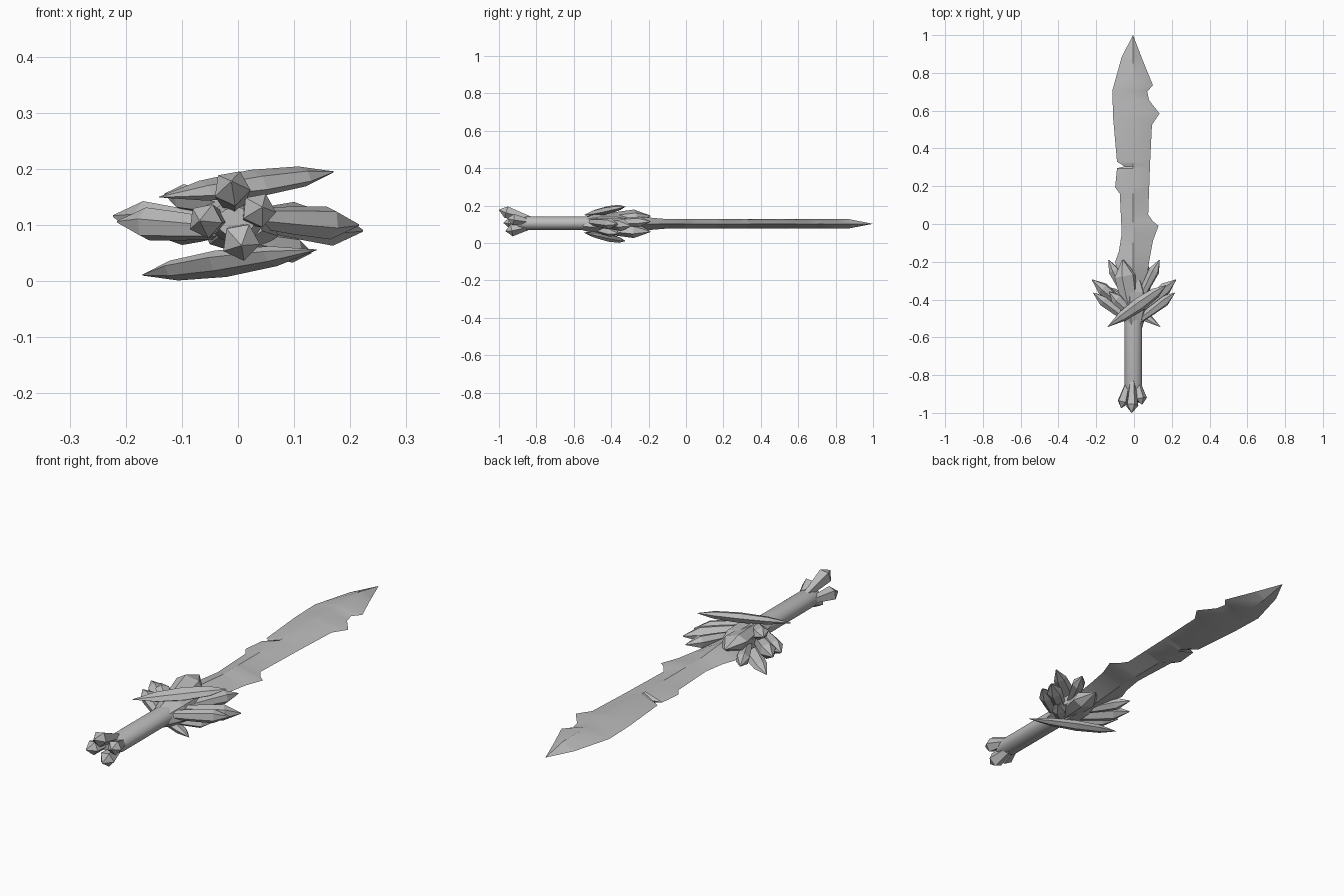
import bpy, bmesh, math
from mathutils import Vector, Matrix

old = bpy.data.objects.get("Cube")
if old:
    bpy.data.objects.remove(old, do_unlink=True)

GREY = (0.5, 0.5, 0.5, 1)
mat = bpy.data.materials.new("stone_grey")
mat.use_nodes = True
mat.diffuse_color = GREY
mat.node_tree.nodes["Principled BSDF"].inputs["Base Color"].default_value = GREY
MID = 0.103  # height of the long axis


def finish(name, bm, smooth=None):
    bmesh.ops.remove_doubles(bm, verts=bm.verts, dist=0.0005)
    bmesh.ops.recalc_face_normals(bm, faces=bm.faces)
    mesh = bpy.data.meshes.new(name)
    bm.to_mesh(mesh)
    bm.free()
    mesh.materials.append(mat)
    ob = bpy.data.objects.new(name, mesh)
    bpy.context.collection.objects.link(ob)
    if smooth:
        bpy.ops.object.select_all(action="DESELECT")
        ob.select_set(True)
        bpy.context.view_layer.objects.active = ob
        bpy.ops.object.shade_smooth_by_angle(angle=math.radians(smooth))
    return ob


def skin(bm, rings):
    """Bridge equal closed rings of points and cap both ends."""
    loops = [[bm.verts.new(p) for p in ring] for ring in rings]
    n = len(loops[0])
    for a, b in zip(loops, loops[1:]):
        for i in range(n):
            j = (i + 1) % n
            bm.faces.new((a[i], a[j], b[j], b[i]))
    bm.faces.new(loops[0])
    bm.faces.new(loops[-1])


def crystal(name, start, tip, w, h, profile, sides=6, roll=0.3, twin=False):
    """Faceted shard; profile is (fraction along, fraction of width)."""
    a, b = Vector(start), Vector(tip)
    d = (b - a).normalized()
    side = d.cross(Vector((0, 0, 1))).normalized()
    up = side.cross(d)
    spin = Matrix.Rotation(roll, 3, d)
    side, up = spin @ side, spin @ up
    angles = [math.tau * i / sides for i in range(sides)]
    rings = [[a.lerp(b, t) + side * w * s * math.cos(q) + up * h * s * math.sin(q)
              for q in angles] for t, s in profile]
    if twin:  # half turn about the long axis
        rings = [[Vector((-p.x, p.y, 2 * MID - p.z)) for p in r] for r in rings]
    bm = bmesh.new()
    skin(bm, rings)
    return finish(name, bm)


def sample(points, y):
    """Linear lookup in a list of (y, value) sorted by y."""
    if y <= points[0][0]:
        return points[0][1]
    for (y0, v0), (y1, v1) in zip(points, points[1:]):
        if y <= y1:
            return v0 + (v1 - v0) * (y - y0) / (y1 - y0)
    return points[-1][1]


# Blade: notched outlines, diamond section
right_edge = [(-0.42, 0.05), (-0.2, 0.08), (-0.09, 0.1), (-0.01, 0.13), (0.015, 0.1),
              (0.05, 0.075), (0.32, 0.085), (0.525, 0.095), (0.585, 0.135),
              (0.655, 0.08), (0.7, 0.07), (0.735, 0.1), (0.87, 0.045), (1, -0.005)]
left_edge = [(-0.42, -0.05), (-0.2, -0.1), (-0.145, -0.08), (-0.05, -0.065),
             (0.16, -0.075), (0.195, -0.1), (0.295, -0.09), (0.305, -0.05),
             (0.33, -0.09), (0.555, -0.11), (0.705, -0.115), (0.885, -0.065), (1, -0.005)]
thickness = [(-0.25, 0.038), (-0.1, 0.025), (0.87, 0.025), (1, 0)]
stations = sorted({y for y, _ in right_edge + left_edge + thickness})
bm = bmesh.new()
rings = []
for y in stations:
    t = sample(thickness, y)
    rings.append([(sample(left_edge, y), y, MID), (-0.005, y, MID + t),
                  (sample(right_edge, y), y, MID), (-0.005, y, MID - t)])
tip = rings.pop()[0]
skin(bm, rings)
bm.verts.ensure_lookup_table()
last = bm.verts[-4:]
end_face = [f for f in bm.faces if all(v in f.verts for v in last)]
bmesh.ops.delete(bm, geom=end_face, context="FACES_ONLY")
point = bm.verts.new(tip)
for i in range(4):
    bm.faces.new((last[i], last[(i + 1) % 4], point))
finish("blade", bm, 32)

# Handle
bm = bmesh.new()
skin(bm, [[(-0.004 + 0.047 * s * math.cos(q), y, MID + 0.003 + 0.037 * s * math.sin(q))
           for q in [math.tau * i / 20 for i in range(20)]]
          for y, s in ((-0.9, 0.7), (-0.85, 1), (-0.42, 1))])
finish("handle", bm, 35)

# Guard: core and paired shards, each pair turned half way round the axis
LONG = [(0, 0.03), (0.25, 0.75), (0.55, 1), (0.82, 0.75), (1, 0.04)]
SPIKE = [(0, 0.5), (0.45, 0.85), (0.75, 1), (1, 0.06)]
crystal("guard_core", (0, -0.55, MID), (0, -0.28, MID), 0.075, 0.058,
        [(0, 0.6), (0.35, 1), (0.7, 0.95), (1, 0.5)])
guard = [
    ("cross_shard", (-0.14, -0.545, 0.15), (0.17, -0.325, 0.195), 0.038, 0.022, LONG),
    ("centre_shard", (0.0, -0.52, 0.12), (-0.06, -0.19, 0.145), 0.062, 0.038, SPIKE),
    ("outer_shard", (0.0, -0.48, 0.115), (0.222, -0.295, 0.09), 0.034, 0.034, SPIKE),
    ("lower_shard", (0.0, -0.53, 0.115), (0.215, -0.365, 0.1), 0.03, 0.03, SPIKE),
    ("back_shard", (0.02, -0.42, 0.11), (0.135, -0.19, 0.115), 0.03, 0.028, SPIKE),
    ("flank_shard", (0.02, -0.5, 0.125), (-0.13, -0.36, 0.155), 0.035, 0.025, SPIKE),
]
for name, start, end, w, h, prof in guard:
    for twin in (False, True):
        crystal(name + ("_below" if twin else "_above"), start, end, w, h, prof, twin=twin)

# Pommel: blunt crystals flaring out of the handle end
BLUNT = [(0, 0.4), (0.35, 0.65), (0.78, 1), (1, 0.05)]
pommel = [
    ("pommel_top", (-0.008, -0.82, 0.125), (-0.012, -1.0, 0.178), 0.034),
    ("pommel_right", (-0.025, -0.82, 0.108), (-0.068, -0.975, 0.108), 0.032),
    ("pommel_left", (0.015, -0.82, 0.11), (0.043, -0.955, 0.132), 0.032),
    ("pommel_bottom", (0.0, -0.82, 0.092), (0.006, -0.965, 0.064), 0.035),
]
for name, start, end, r in pommel:
    crystal(name, start, end, r, r, BLUNT, sides=5, roll=0.5)
